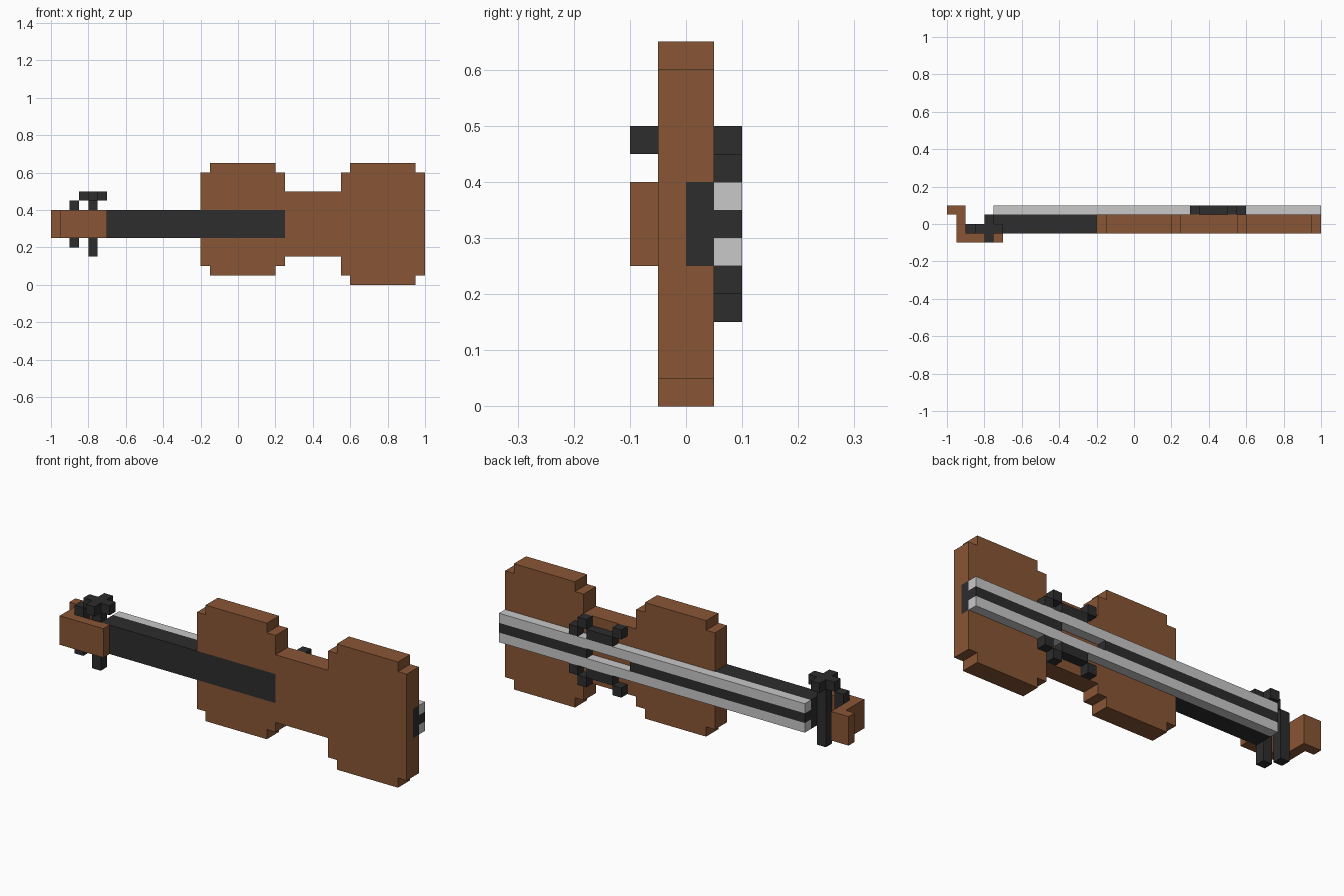
import bpy, bmesh

if "Cube" in bpy.data.objects:
    bpy.data.objects.remove(bpy.data.objects["Cube"])

U = 0.05        # block size
MID = 0.325     # height of the string axis


def material(name, rgb):
    m = bpy.data.materials.new(name)
    m.diffuse_color = (*rgb, 1)
    m.use_nodes = True
    m.node_tree.nodes["Principled BSDF"].inputs["Base Color"].default_value = m.diffuse_color
    return m


WOOD = material("brown wood", (0.25, 0.093, 0.036))
DARK = material("dark ebony", (0.026, 0.026, 0.026))
STEEL = material("light grey string", (0.578, 0.578, 0.578))


def extrude(name, pts, axis, lo, hi, mat):
    """Extrude a flat outline along y (points are x, z) or z (points are x, y)."""
    def co(p, d):
        return (p[0], d, p[1]) if axis == "y" else (p[0], p[1], d)
    bm = bmesh.new()
    a = [bm.verts.new(co(p, lo)) for p in pts]
    b = [bm.verts.new(co(p, hi)) for p in pts]
    bm.faces.new(a)
    bm.faces.new(b[::-1])
    for i in range(len(pts)):
        j = (i + 1) % len(pts)
        bm.faces.new((a[i], a[j], b[j], b[i]))
    bmesh.ops.recalc_face_normals(bm, faces=bm.faces)
    me = bpy.data.meshes.new(name)
    bm.to_mesh(me)
    bm.free()
    me.materials.append(mat)
    ob = bpy.data.objects.new(name, me)
    bpy.context.collection.objects.link(ob)
    return ob


def box(name, x, y, z, mat):
    pts = [(x[0], y[0]), (x[1], y[0]), (x[1], y[1]), (x[0], y[1])]
    return extrude(name, pts, "z", z[0], z[1], mat)


# Body: stepped outline with a slot that receives the neck
top = [(-.2, .4), (-.2, .6), (-.15, .6), (-.15, .65), (.2, .65), (.2, .6),
       (.25, .6), (.25, .5), (.55, .5), (.55, .6), (.6, .6), (.6, .65),
       (.95, .65), (.95, .6), (1, .6)]
bottom = [(1, .05), (.95, .05), (.95, 0), (.6, 0), (.6, .05), (.55, .05),
          (.55, .15), (.25, .15), (.25, .1), (.2, .1), (.2, .05), (-.15, .05),
          (-.15, .1), (-.2, .1), (-.2, .25)]
slot = [(.25, .25), (.25, .4)]
body = extrude("body", top + bottom + slot, "y", -U, U, WOOD)

# Socket in the body end for the end block
cutter = box("socket_cutter", (.95, 1.1), (0, .08), (.25, .4), WOOD)
cutter.hide_render = True
cutter.hide_viewport = True
cut = body.modifiers.new("socket", "BOOLEAN")
cut.operation = "DIFFERENCE"
cut.solver = "EXACT"
cut.object = cutter
box("end_block", (.95, 1), (0, U), (.25, .4), DARK)

# Neck, fingerboard ridge and tailpiece
box("neck", (-.75, .25), (-U, U), (.25, .4), DARK)
box("fingerboard", (-.75, .25), (U, 2 * U), (.3, .35), DARK)
box("tailpiece", (.5, 1), (U, 2 * U), (.3, .35), DARK)

# Strings and sound holes, mirrored about the string axis
for side, s in (("upper", 1), ("lower", -1)):
    def span(a, b):
        return sorted((MID + s * a, MID + s * b))
    box(side + "_string", (-.75, 1), (U, 2 * U), span(.025, .075), STEEL)
    f = [(.3, .125), (.3, .175), (.35, .175), (.35, .125), (.5, .125), (.5, .175),
         (.55, .175), (.55, .125), (.6, .125), (.6, .075), (.55, .075), (.55, .125),
         (.5, .125), (.5, .075), (.35, .075), (.35, .125)]
    # main bar, then the offset blocks at its ends
    for i, (x0, x1, a) in enumerate([(.35, .5, .075), (.3, .35, .125),
                                     (.5, .55, .125), (.55, .6, .075)]):
        box(f"{side}_sound_hole_{i}", (x0, x1), (U, 2 * U), span(a, a + U), DARK)

# Scroll: stepped hook seen from above
scroll = [(-1, .1), (-1, .05), (-.95, .05), (-.95, -.1), (-.7, -.1),
          (-.7, -.05), (-.9, -.05), (-.9, .1)]
extrude("scroll", scroll, "z", .25, .4, WOOD)

# Tuning pegs, the taller one with a cross-shaped knob
box("short_peg", (-.9, -.85), (-U, 0), (.2, .45), DARK)
box("tall_peg", (-.8, -.75), (-U, 0), (.15, .45), DARK)
cross = [(-.85, -.05), (-.8, -.05), (-.8, -.1), (-.75, -.1), (-.75, -.05), (-.7, -.05),
         (-.7, 0), (-.75, 0), (-.75, .05), (-.8, .05), (-.8, 0), (-.85, 0)]
extrude("peg_knob", cross, "z", .45, .5, DARK)
